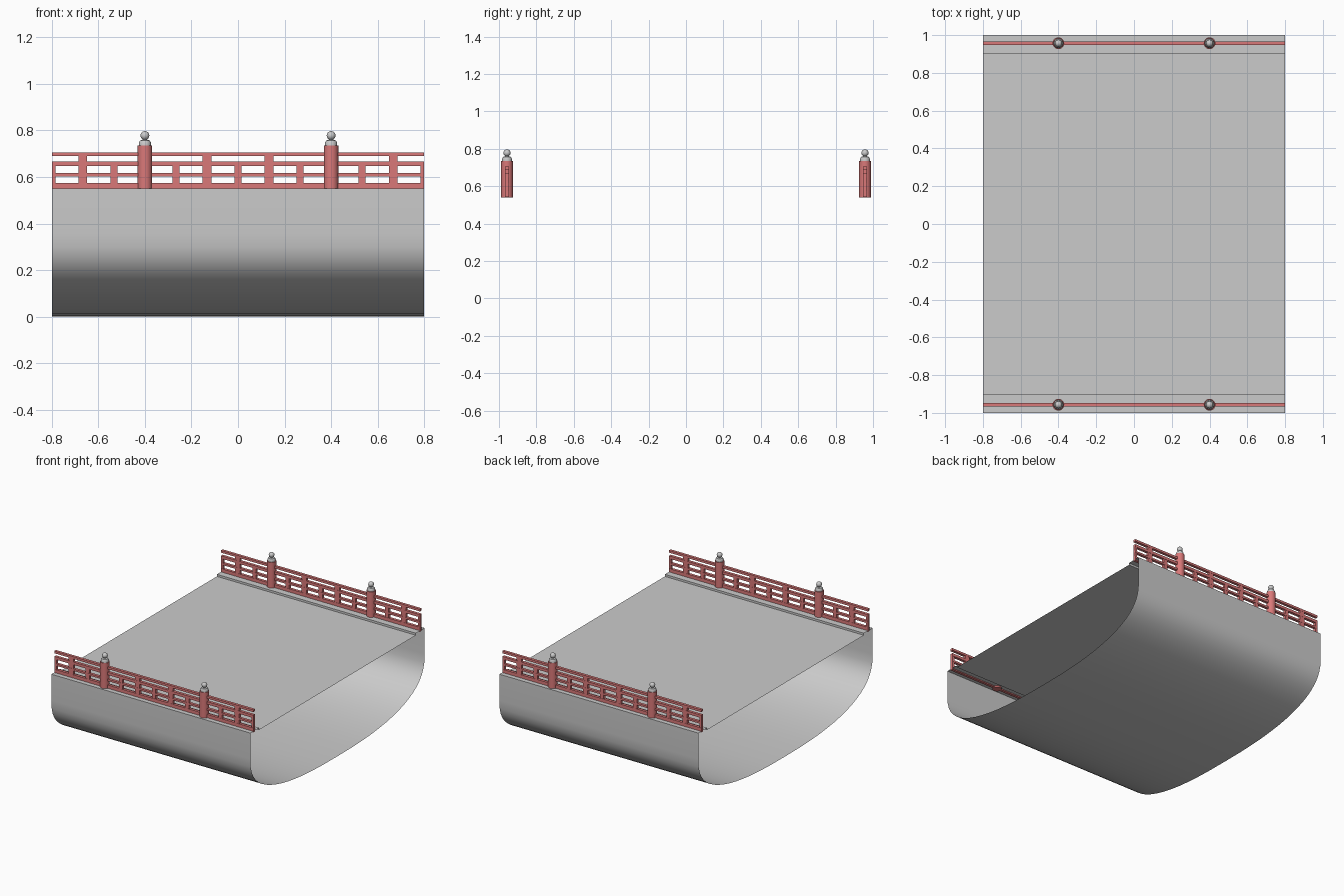
import bpy, bmesh, math
from mathutils import Matrix

if "Cube" in bpy.data.objects:
    bpy.data.objects.remove(bpy.data.objects["Cube"])

HALF = 0.8       # half length along x
RAIL_Y = 0.957   # distance of each railing from the centre line

red = bpy.data.materials.new("red_paint")
red.diffuse_color = (0.70, 0.19, 0.19, 1)
red.use_nodes = True
red.node_tree.nodes["Principled BSDF"].inputs["Base Color"].default_value = red.diffuse_color


def finish(name, bm, mat=None, smooth=True):
    me = bpy.data.meshes.new(name)
    bm.to_mesh(me)
    bm.free()
    ob = bpy.data.objects.new(name, me)
    bpy.context.collection.objects.link(ob)
    if mat:
        me.materials.append(mat)
    if smooth:
        bpy.ops.object.select_all(action='DESELECT')
        ob.select_set(True)
        bpy.context.view_layer.objects.active = ob
        bpy.ops.object.shade_smooth_by_angle(angle=math.radians(35))
    return ob


def sheet(name, profile):
    """Thin open surface: a y-z profile swept along x."""
    bm = bmesh.new()
    a = [bm.verts.new((-HALF, y, z)) for y, z in profile]
    b = [bm.verts.new((HALF, y, z)) for y, z in profile]
    for i in range(len(profile) - 1):
        bm.faces.new((a[i], a[i + 1], b[i + 1], b[i]))
    return finish(name, bm)


def add_box(bm, x0, x1, y, thick, z0, z1):
    m = (Matrix.Translation(((x0 + x1) / 2, y, (z0 + z1) / 2))
         @ Matrix.Diagonal((x1 - x0, thick, z1 - z0, 1)))
    bmesh.ops.create_cube(bm, size=1, matrix=m)


def lathe(name, x, y, profile, mat=None, n=20):
    """Round part from an (r, z) profile."""
    bm = bmesh.new()
    vs = [bm.verts.new((r, 0, z)) for r, z in profile]
    es = [bm.edges.new(p) for p in zip(vs, vs[1:])]
    bmesh.ops.spin(bm, geom=vs + es, cent=(0, 0, 0), axis=(0, 0, 1),
                   angle=2 * math.pi, steps=n, use_duplicate=False)
    bmesh.ops.remove_doubles(bm, verts=bm.verts, dist=1e-5)
    bmesh.ops.recalc_face_normals(bm, faces=bm.faces)
    bmesh.ops.translate(bm, verts=bm.verts, vec=(x, y, 0))
    return finish(name, bm, mat)


# Rounded underside: upright walls flowing into a superelliptic belly
N, DEPTH, EXP = 32, 0.36, 2.6
hull = [(-1, 0.55)]
for i in range(N + 1):
    t = math.pi * i / N
    c, s = math.cos(t), abs(math.sin(t))
    y = -math.copysign(abs(c) ** (2 / EXP), c)
    hull.append((y, DEPTH - DEPTH * s ** (2 / EXP)))
hull.append((1, 0.55))
sheet("hull", hull)

# Deck with a low raised curb along each long side
sheet("deck", [(1, 0.55), (0.9, 0.55), (0.9, 0.535),
               (-0.9, 0.535), (-0.9, 0.55), (-1, 0.55)])

for side, tag in ((-1, "front"), (1, "back")):
    y = side * RAIL_Y

    # Horizontal rails
    bm = bmesh.new()
    for z0, z1 in ((0.542, 0.574), (0.603, 0.617), (0.647, 0.667), (0.690, 0.706)):
        add_box(bm, -HALF, HALF, y, 0.02, z0, z1)
    finish(tag + "_rails", bm, red, False)

    # Upright balusters: tall ones reach the top rail, short ones do not
    bm = bmesh.new()
    for s in (-1, 1):
        for x in (0.133, 0.667):
            add_box(bm, s * x - 0.019, s * x + 0.019, y, 0.018, 0.55, 0.695)
        for x in (0.267, 0.533):
            add_box(bm, s * x - 0.015, s * x + 0.015, y, 0.018, 0.55, 0.655)
        ends = sorted((s * (HALF - 0.017), s * HALF))
        add_box(bm, *ends, y, 0.018, 0.55, 0.655)
    add_box(bm, -0.015, 0.015, y, 0.018, 0.55, 0.655)
    finish(tag + "_balusters", bm, red, False)

    # Round posts with grey finials
    for x, end in ((-0.4, "left"), (0.4, "right")):
        lathe(f"{tag}_{end}_post", x, y,
              [(0, 0.54), (0.031, 0.54), (0.031, 0.735), (0, 0.735)], red)
        ball = [(0.019 * math.sin(a), 0.778 - 0.019 * math.cos(a))
                for a in (math.radians(30 + 15 * k) for k in range(11))]
        lathe(f"{tag}_{end}_finial", x, y,
              [(0, 0.733), (0.026, 0.733), (0.026, 0.748), (0.021, 0.757),
               (0.010, 0.759)] + ball)
